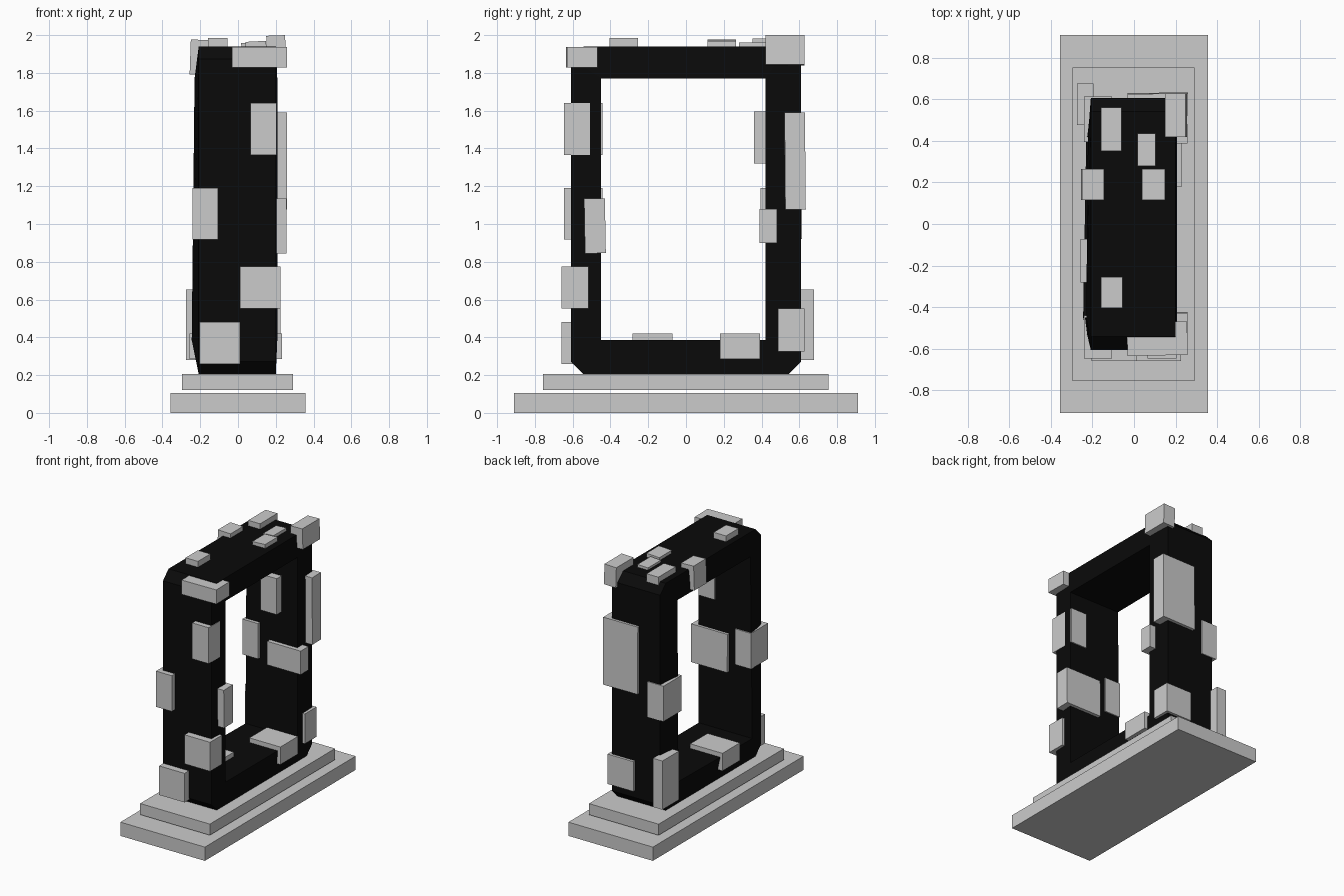
import bpy, bmesh
from math import radians
from mathutils import Matrix, Vector

if "Cube" in bpy.data.objects:
    bpy.data.objects.remove(bpy.data.objects["Cube"])


def make_object(name, bm):
    bmesh.ops.recalc_face_normals(bm, faces=bm.faces)
    mesh = bpy.data.meshes.new(name)
    bm.to_mesh(mesh)
    bm.free()
    obj = bpy.data.objects.new(name, mesh)
    bpy.context.collection.objects.link(obj)
    return obj


def box(name, x, y, z, tilt=(0, 0, 0)):
    """Box from (min, max) ranges, with a small tilt in degrees about its centre."""
    centre = Vector([sum(r) / 2 for r in (x, y, z)])
    size = Vector([r[1] - r[0] for r in (x, y, z)])
    m = Matrix.Translation(centre)
    for angle, axis in zip(tilt, 'XYZ'):
        m = m @ Matrix.Rotation(radians(angle), 4, axis)
    bm = bmesh.new()
    bmesh.ops.create_cube(bm, size=1, matrix=m @ Matrix.Diagonal((*size, 1)))
    return make_object(name, bm)


# Two-step plinth
box("base_slab", (-.357, .357), (-.91, .91), (0, .105))
box("upper_step", (-.297, .292), (-.757, .755), (.12, .205))

# Dark stone frame: chamfered outer outline, square opening, sides bulging at the opening
Y, B, T, c = .608, .205, 1.94, .066
outer = [(-Y, B + c), (-Y + c, B), (Y - c, B), (Y, B + c),
         (Y, T - c), (Y - c, T), (-Y + c, T), (-Y, T - c)]
inner = [(-.45, .385), (.42, .385), (.42, 1.77), (-.45, 1.77)]
inner_left = [-.245, -.23, -.222, -.23]
bm = bmesh.new()
rings = []
for side in (0, 1):
    o = [bm.verts.new(((-.208, .2)[side], y, z)) for y, z in outer]
    i = [bm.verts.new(((xl, .208)[side], y, z)) for (y, z), xl in zip(inner, inner_left)]
    rings.append((o, i))
    for k in range(4):
        a, b = o[2 * k], o[2 * k + 1]
        d = o[(2 * k + 2) % 8]
        bm.faces.new((a, b, i[k]))
        bm.faces.new((b, d, i[(k + 1) % 4], i[k]))
for part in (0, 1):
    r0, r1 = rings[0][part], rings[1][part]
    n = len(r0)
    for k in range(n):
        j = (k + 1) % n
        bm.faces.new((r0[k], r0[j], r1[j], r1[k]))
frame = make_object("dark_frame", bm)
dark = bpy.data.materials.new("dark_stone")
dark.diffuse_color = (.003, .003, .003, 1)
dark.use_nodes = True
dark.node_tree.nodes["Principled BSDF"].inputs["Base Color"].default_value = dark.diffuse_color
frame.data.materials.append(dark)

# Inset stones: x, y, z ranges and slight tilt
stones = {
    # front post
    "front_stone": [
        ((-.033, .257), (-.633, -.472), (1.828, 1.937), (0, 0, 1)),
        ((.066, .205), (-.647, -.441), (1.365, 1.64)),
        ((-.24, -.107), (-.647, -.441), (.917, 1.19)),
        ((.01, .226), (-.66, -.515), (.553, .775)),
        ((-.205, .01), (-.66, -.515), (.258, .48)),
        ((-.05, .257), (-.537, -.427), (.845, 1.135), (1, 0, 0))],
    # back post
    "back_stone": [
        ((-.03, .26), (.522, .63), (1.077, 1.59), (.5, 0, .7)),
        ((-.06, .075), (.36, .56), (1.32, 1.595)),
        ((-.24, -.107), (.395, .615), (.92, 1.19)),
        ((-.025, .258), (.388, .482), (.9, 1.08)),
        ((.005, .224), (.487, .628), (.325, .553)),
        ((-.275, -.195), (.477, .678), (.28, .652))],
    # sill of the opening
    "sill_stone": [
        ((-.03, .232), (.18, .393), (.285, .42)),
        ((-.258, .015), (-.282, -.072), (.285, .42))],
    # lintel
    "top_stone": [
        ((-.16, -.055), (-.405, -.255), (1.84, 1.985)),
        ((-.253, -.147), (.115, .265), (1.79, 1.975), (0, 2, 0)),
        ((.044, .153), (.115, .265), (1.8, 1.967), (0, -3, 0)),
        ((-.16, -.06), (.352, .562), (1.84, 1.982)),
        ((.02, .107), (.28, .437), (1.83, 1.96), (0, -3, 0)),
        ((.152, .252), (.42, .628), (1.842, 1.998), (0, -2, 0))],
}
for name, items in stones.items():
    for n, item in enumerate(items, 1):
        box(f"{name}_{n}", *item)
